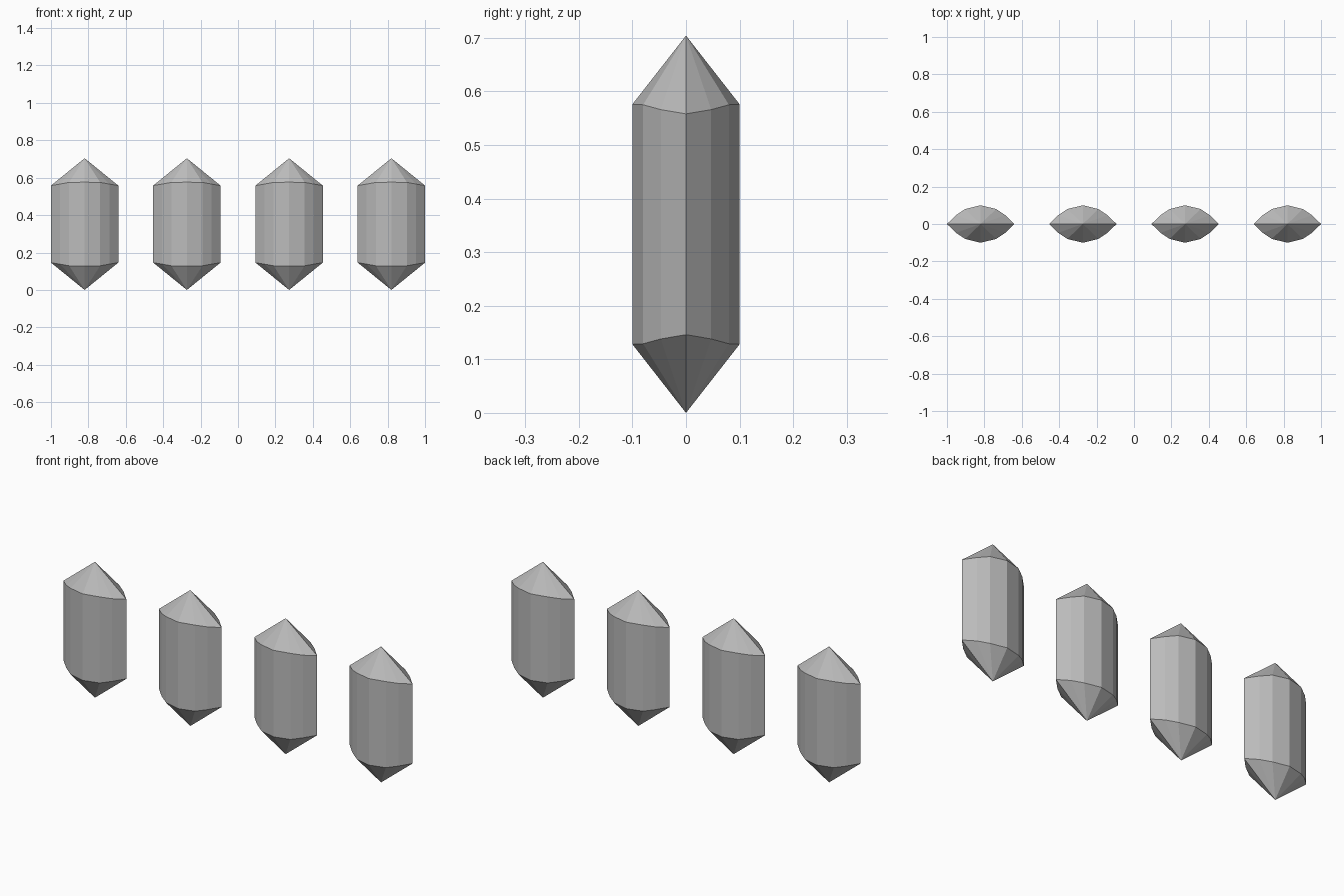
import bpy
import bmesh

cube = bpy.data.objects.get("Cube")
if cube:
    bpy.data.objects.remove(cube, do_unlink=True)

# Single crystal grey
grey = bpy.data.materials.new("crystal grey")
grey.use_nodes = True
colour = (0.5, 0.5, 0.5, 1.0)
grey.diffuse_color = colour
grey.node_tree.nodes["Principled BSDF"].inputs["Base Color"].default_value = colour

HEIGHT = 0.704
# Quarter of the lens-shaped section: x, y and height of the lower rim
QUARTER = [(0.18, 0.0, 0.146), (0.132, 0.047, 0.138),
           (0.083, 0.08, 0.129), (0.0, 0.1, 0.128)]


def lens_outline():
    """Mirror the quarter into a closed twelve-sided outline."""
    half = QUARTER + [(-x, y, z) for x, y, z in QUARTER[-2::-1]]
    return half + [(-x, -y, z) for x, y, z in half[1:-1]]


def crystal_mesh():
    """Prism with a wavy rim and a point at each end."""
    bm = bmesh.new()
    outline = lens_outline()
    low = [bm.verts.new(p) for p in outline]
    high = [bm.verts.new((x, y, HEIGHT - z)) for x, y, z in outline]
    tip = bm.verts.new((0, 0, HEIGHT))
    base = bm.verts.new((0, 0, 0))
    for i in range(len(outline)):
        j = (i + 1) % len(outline)
        bm.faces.new((low[i], low[j], high[j], high[i]))
        bm.faces.new((high[i], high[j], tip))
        bm.faces.new((low[j], low[i], base))
    bmesh.ops.recalc_face_normals(bm, faces=bm.faces)
    mesh = bpy.data.meshes.new("crystal")
    bm.to_mesh(mesh)
    bm.free()
    mesh.materials.append(grey)
    return mesh


# Row of four equal crystals
mesh = crystal_mesh()
SPACING = 1.64 / 3
for i in range(4):
    crystal = bpy.data.objects.new(f"crystal_{i + 1}", mesh)
    crystal.location.x = (i - 1.5) * SPACING
    bpy.context.collection.objects.link(crystal)
